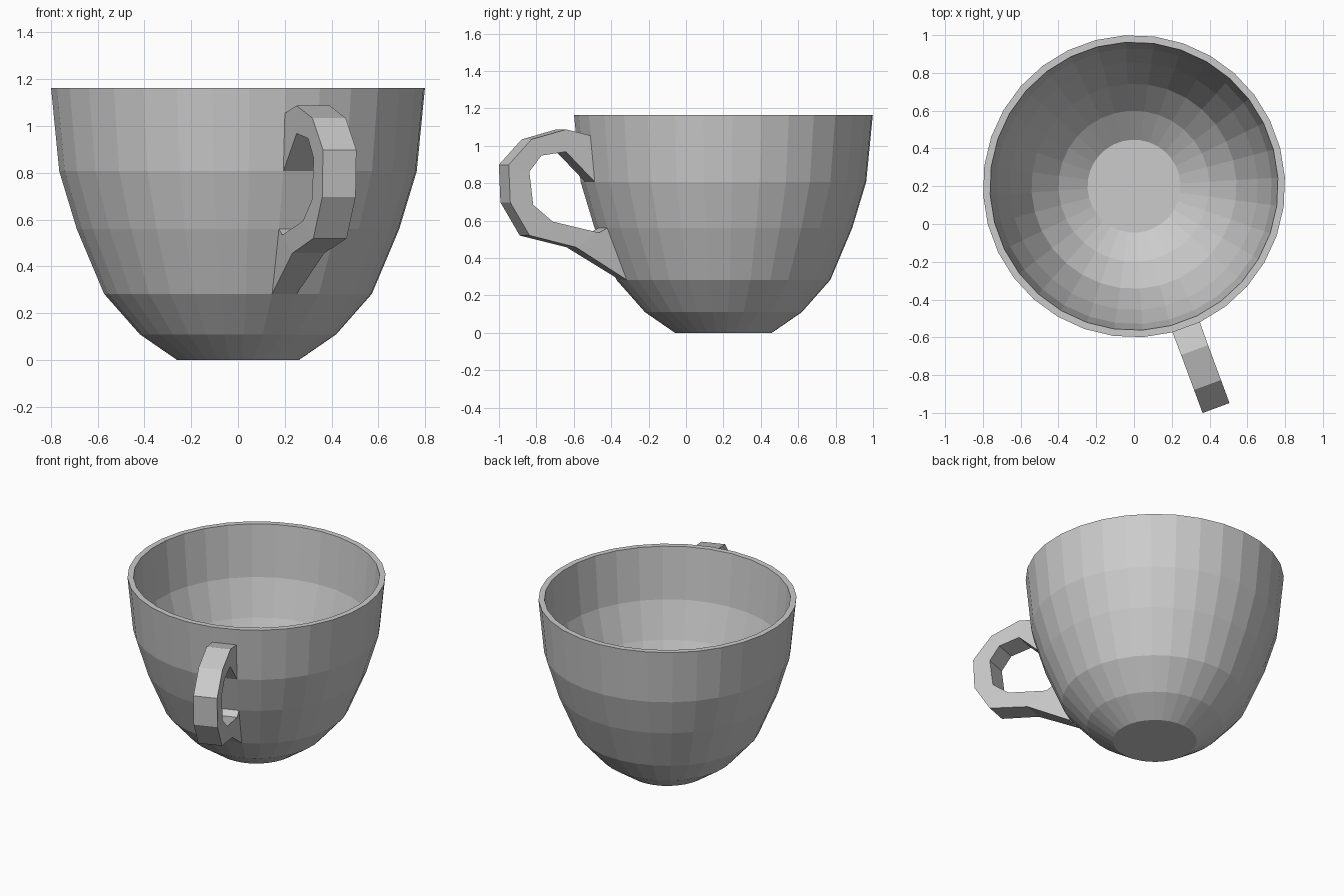
import bpy, bmesh, math
from mathutils import Vector

if "Cube" in bpy.data.objects:
    bpy.data.objects.remove(bpy.data.objects["Cube"])

SIDES = 32
TURN = math.radians(-90 + 20.3)      # direction the handle points
CENTRE = Vector((0, 0.2, 0))
AXIS = Vector((math.cos(TURN), math.sin(TURN), 0))
SIDEWAYS = Vector((-AXIS.y, AXIS.x, 0))


def finish(bm, name):
    bmesh.ops.recalc_face_normals(bm, faces=bm.faces)
    mesh = bpy.data.meshes.new(name)
    bm.to_mesh(mesh)
    bm.free()
    obj = bpy.data.objects.new(name, mesh)
    bpy.context.collection.objects.link(obj)
    return obj


# Cup bowl: outer wall, rim and inner wall as (radius, height)
profile = [(0.26, 0), (0.42, 0.11), (0.573, 0.283), (0.69, 0.56), (0.765, 0.807), (0.80, 1.163),
           (0.763, 1.163), (0.73, 0.815), (0.656, 0.572), (0.543, 0.305), (0.40, 0.142), (0.246, 0.037)]
bm = bmesh.new()
rings = []
for r, z in profile:
    ring = []
    for i in range(SIDES):
        a = TURN + (i + 0.5) * 2 * math.pi / SIDES
        ring.append(bm.verts.new(CENTRE + Vector((r * math.cos(a), r * math.sin(a), z))))
    rings.append(ring)
for lower, upper in zip(rings, rings[1:]):
    for i in range(SIDES):
        j = (i + 1) % SIDES
        bm.faces.new((lower[i], lower[j], upper[j], upper[i]))
bm.faces.new(rings[0])
bm.faces.new(rings[-1])
finish(bm, "cup_bowl")

# Handle: matching outer and inner outlines as (distance, height, width)
outer = [(0.787, 1.055, 0.155), (0.925, 1.087, 0.152), (1.122, 1.034, 0.152), (1.252, 0.898, 0.152),
         (1.243, 0.697, 0.152), (1.133, 0.52, 0.152), (0.867, 0.457, 0.145), (0.572, 0.283, 0.112)]
inner = [(0.761, 0.807, 0.15), (0.925, 0.968, 0.15), (1.066, 0.947, 0.15), (1.134, 0.861, 0.15),
         (1.112, 0.684, 0.15), (1.0, 0.594, 0.15), (0.735, 0.535, 0.14), (0.687, 0.56, 0.135)]
bm = bmesh.new()


def pair(p):
    u, z, w = p
    base = CENTRE + AXIS * u + Vector((0, 0, z))
    return [bm.verts.new(base + SIDEWAYS * s * w / 2) for s in (-1, 1)]


sections = []
for o, n in zip(outer, inner):
    (a, b), (c, d) = pair(o), pair(n)
    sections.append((a, b, d, c))
for s, t in zip(sections, sections[1:]):
    for i in range(4):
        j = (i + 1) % 4
        bm.faces.new((s[i], s[j], t[j], t[i]))
finish(bm, "cup_handle")
